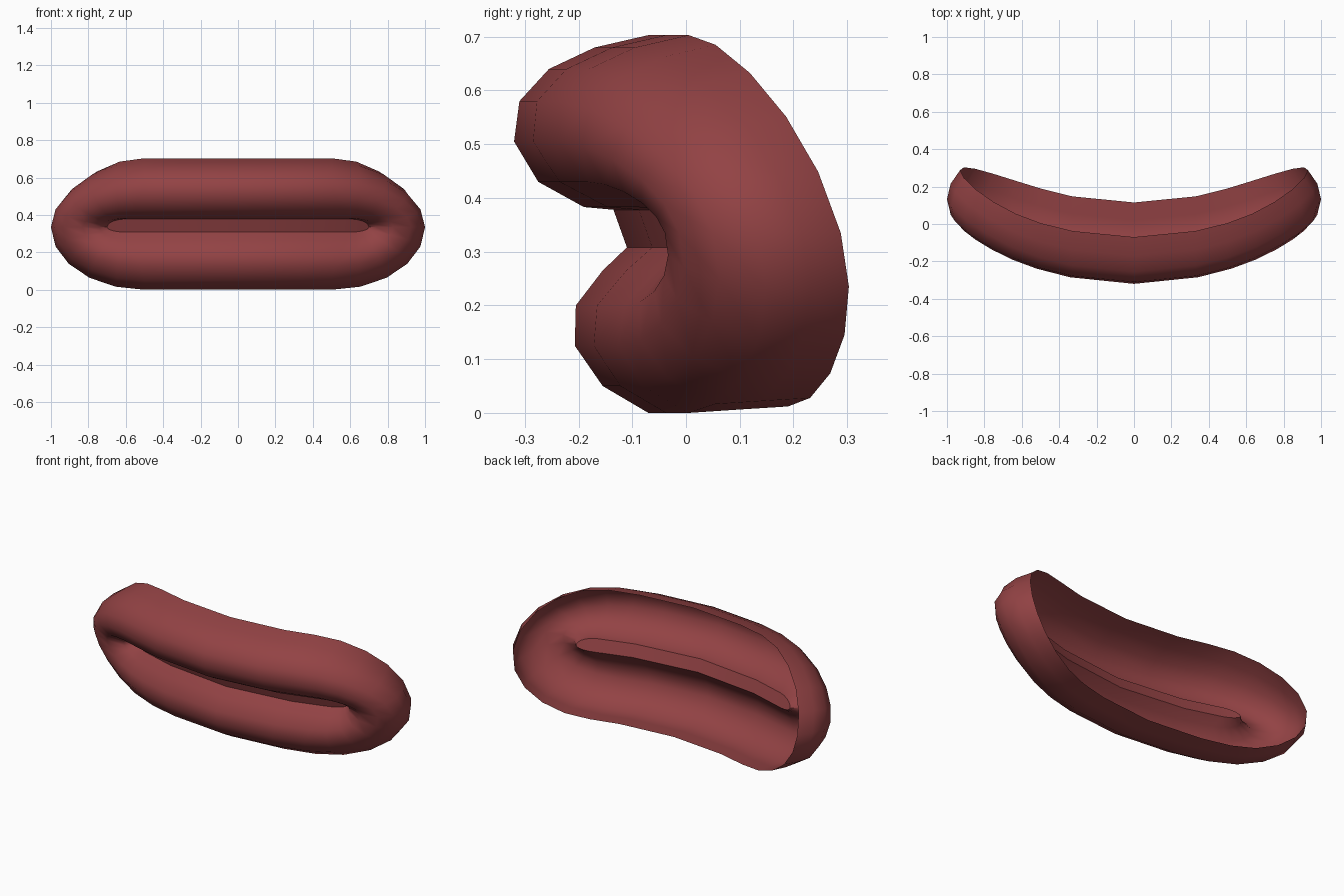
import bpy, bmesh, math

if "Cube" in bpy.data.objects:
    bpy.data.objects.remove(bpy.data.objects["Cube"])

# Rings from the open back rim, over the rounded front, to the closed slit:
# (upper y, upper z, lower y, lower z, half width, half length of straight part)
RINGS = [
    (-.070, .703, .115, .012, .93, .50),
    (-.170, .680, .020, .006, .98, .50),
    (-.255, .640, -.070, .000, 1.00, .50),
    (-.310, .580, -.155, .050, .98, .50),
    (-.320, .505, -.207, .125, .925, .52),
    (-.275, .430, -.205, .200, .83, .55),
    (-.190, .383, -.155, .265, .74, .58),
    (-.135, .378, -.110, .308, .70, .60),
]
MID_Z, BEND = .335, .30
END_STEPS = 5                                   # steps per quarter end
STRAIGHT = (.66, 0, -.66)                       # stations on the straight part


def half_stations():
    """Upper half of the loop, right corner to left corner, as (end cos, sin, straight t)."""
    quarter = [math.pi / 2 * i / END_STEPS for i in range(END_STEPS + 1)]
    right = [(math.cos(a), math.sin(a), 1) for a in quarter]
    left = [(-c, s, -1) for c, s, _ in reversed(right)]
    return right + [(0, 1, t) for t in STRAIGHT] + left


def ring_point(ring, c, s, t):
    yt, zt, yb, zb, half, straight = ring
    x = straight * t + (half - straight) * c
    z = MID_Z + s * ((zt - MID_Z) if s > 0 else (MID_Z - zb))
    y = yb + (yt - yb) * (z - zb) / (zt - zb) + BEND * x * x
    return x, y, z


upper = half_stations()
lower = [(c, -s, t) for c, s, t in reversed(upper[1:-1])]
stations = upper + lower
n = len(stations)

# Lip shell
bm = bmesh.new()
grid = [[bm.verts.new(ring_point(r, *st)) for st in stations] for r in RINGS]
for a, b in zip(grid, grid[1:]):
    for i in range(n):
        j = (i + 1) % n
        bm.faces.new((a[i], a[j], b[j], b[i]))

# Narrow web closing the slit between the lips
slit = grid[-1]
for k in range(len(upper) - 1):
    quad = [slit[k], slit[k + 1], slit[n - k - 1], slit[(n - k) % n]]
    bm.faces.new(list(dict.fromkeys(quad)))

# Face the front outward
bmesh.ops.recalc_face_normals(bm, faces=bm.faces)
bm.normal_update()
if sum(f.normal.y * f.calc_area() for f in bm.faces) > 0:
    bmesh.ops.reverse_faces(bm, faces=bm.faces)

mesh = bpy.data.meshes.new("lips")
bm.to_mesh(mesh)
bm.free()
lips = bpy.data.objects.new("lips", mesh)
bpy.context.collection.objects.link(lips)

mat = bpy.data.materials.new("lip_red")
mat.diffuse_color = (.29, .055, .058, 1)
mat.use_nodes = True
mat.node_tree.nodes["Principled BSDF"].inputs["Base Color"].default_value = mat.diffuse_color
mesh.materials.append(mat)

bpy.context.view_layer.objects.active = lips
lips.select_set(True)
bpy.ops.object.shade_smooth_by_angle(angle=math.radians(45))
